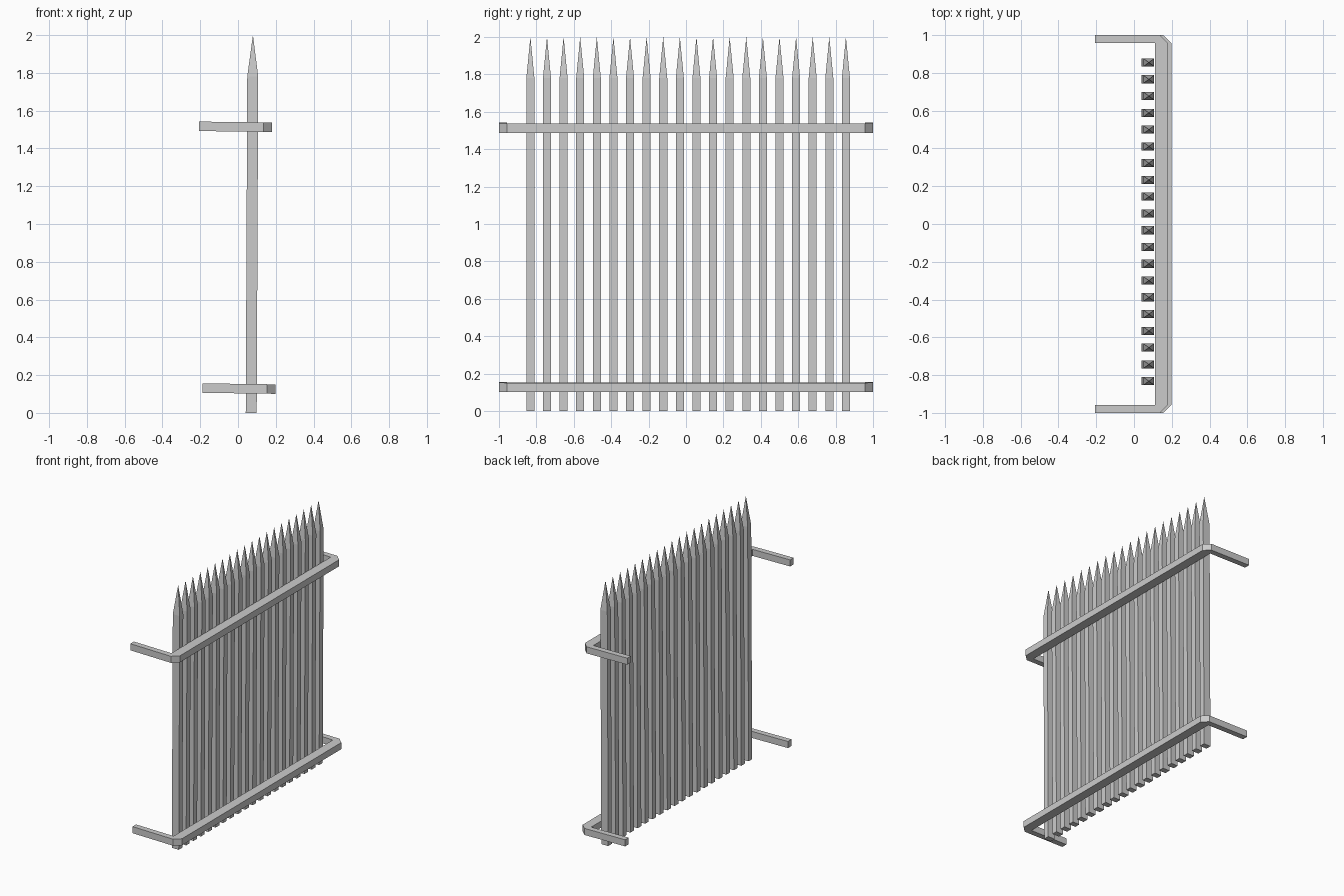
import bpy, bmesh
from mathutils import Matrix

if "Cube" in bpy.data.objects:
    bpy.data.objects.remove(bpy.data.objects["Cube"])

def make_object(name, bm):
    bmesh.ops.recalc_face_normals(bm, faces=bm.faces)
    mesh = bpy.data.meshes.new(name)
    bm.to_mesh(mesh)
    bm.free()
    ob = bpy.data.objects.new(name, mesh)
    bpy.context.collection.objects.link(ob)
    return ob

# Pointed picket: slightly leaning square bar with a pyramid tip
def picket(name, y, width_x=0.058, width_y=0.043, shoulder=1.78, lean=0.0045):
    bm = bmesh.new()
    bmesh.ops.create_cube(bm, size=1, matrix=Matrix.Diagonal((width_x, width_y, shoulder, 1)))
    bmesh.ops.translate(bm, verts=bm.verts, vec=(0, 0, shoulder / 2))
    top = max(bm.faces, key=lambda f: f.calc_center_median().z)
    tip = bmesh.ops.poke(bm, faces=[top])["verts"][0]
    tip.co.z = 2.0
    for v in bm.verts:
        v.co.x += lean * v.co.z
    ob = make_object(name, bm)
    ob.location = (0.070, y, 0)

# U-shaped rail: bar with chamfered corners and two return arms
def rail(name, x, z, height=0.05, tilt=0.0135):
    half = [(-0.387, 0.957), (-0.387, 1.0), (-0.045, 1.0), (0.0, 0.957)]
    inner = [(-0.071, 0.957)]
    outline = half + [(px, -py) for px, py in reversed(half)]
    outline += [(px, -py) for px, py in inner] + inner
    bm = bmesh.new()
    face = bm.faces.new([bm.verts.new((px, py, 0)) for px, py in outline])
    ext = bmesh.ops.extrude_face_region(bm, geom=[face])["geom"]
    bmesh.ops.translate(bm, vec=(0, 0, height),
                        verts=[g for g in ext if isinstance(g, bmesh.types.BMVert)])
    for v in bm.verts:
        v.co.z -= tilt * v.co.x
    ob = make_object(name, bm)
    ob.location = (x, 0, z)

# Row of pickets
count, first, last = 20, -0.832, 0.855
for i in range(count):
    picket(f"picket_{i + 1:02d}", first + (last - first) * i / (count - 1))

# Lower and upper rails
rail("lower_rail", 0.199, 0.101)
rail("upper_rail", 0.181, 1.487)
